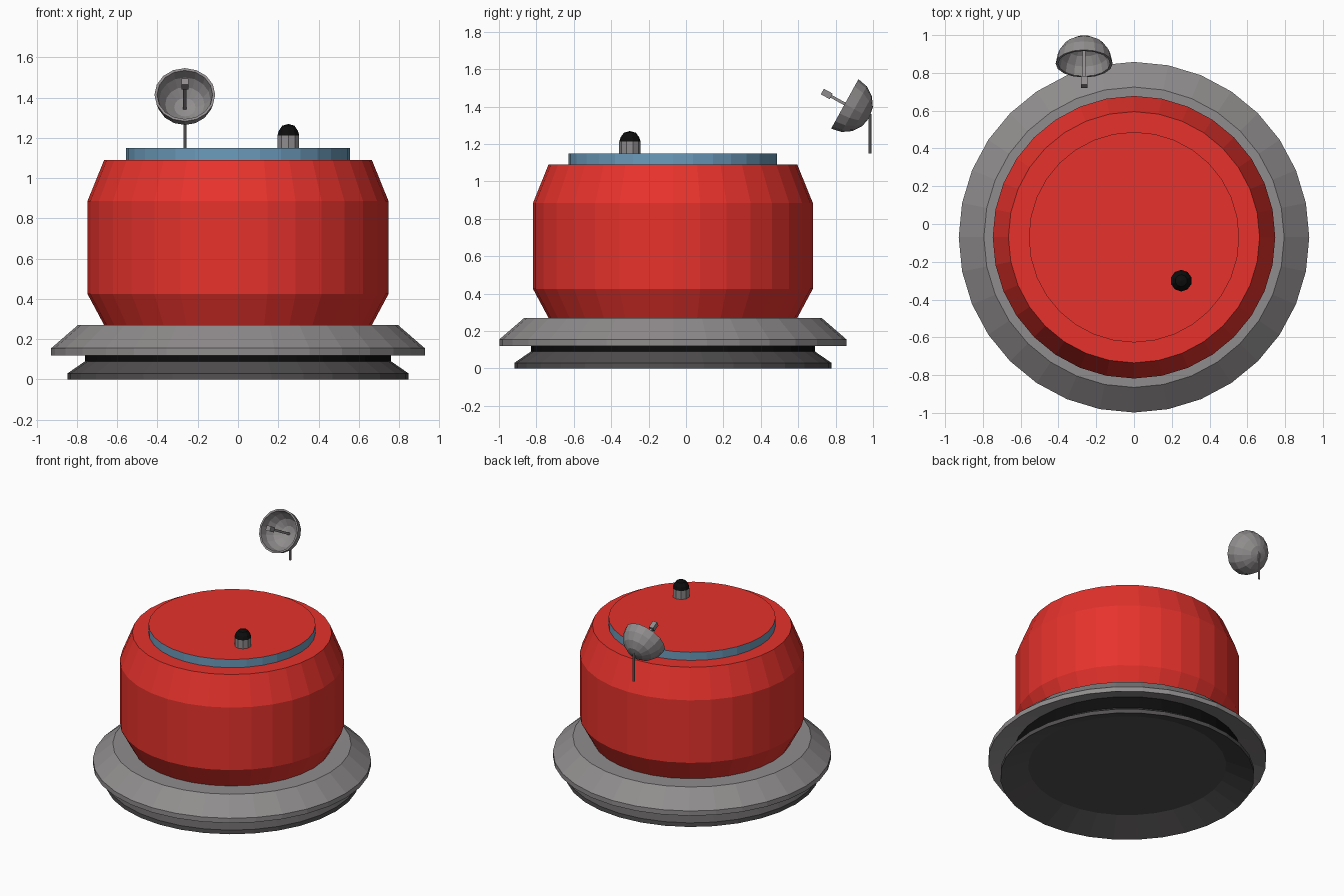
import bpy, bmesh
from math import cos, sin, pi
from mathutils import Vector, Matrix

if "Cube" in bpy.data.objects:
    bpy.data.objects.remove(bpy.data.objects["Cube"])

CENTRE = (0, -0.07)


def material(name, rgb):
    m = bpy.data.materials.new(name)
    m.diffuse_color = (*rgb, 1)
    m.use_nodes = True
    m.node_tree.nodes["Principled BSDF"].inputs["Base Color"].default_value = m.diffuse_color
    return m


RED = material("red", (0.8, 0.032, 0.025))
BLUE = material("blue", (0.15, 0.33, 0.50))
GREY = material("mid_grey", (0.28, 0.265, 0.268))
DARK = material("dark_grey", (0.085, 0.08, 0.081))
BLACK = material("black", (0.004, 0.004, 0.004))


def finish(name, bm, mat, matrix=Matrix()):
    bmesh.ops.recalc_face_normals(bm, faces=bm.faces)
    mesh = bpy.data.meshes.new(name)
    bm.to_mesh(mesh)
    bm.free()
    obj = bpy.data.objects.new(name, mesh)
    obj.matrix_world = matrix
    mesh.materials.append(mat)
    bpy.context.collection.objects.link(obj)
    return obj


def revolve(name, profile, mat, sides=32, matrix=None):
    """Turn a list of (radius, height) around z; open ends are capped, r = 0 is a pole."""
    bm = bmesh.new()
    rings = []
    for r, z in profile:
        n = sides if r else 1
        rings.append([bm.verts.new((r * sin(2 * pi * i / sides), r * cos(2 * pi * i / sides), z))
                      for i in range(n)])
    for a, b in zip(rings, rings[1:]):
        for i in range(sides):
            j = (i + 1) % sides
            quad = [a[i % len(a)], a[j % len(a)], b[j % len(b)], b[i % len(b)]]
            bm.faces.new(list(dict.fromkeys(quad)))
    for ring in (rings[0], rings[-1]):
        if len(ring) > 1:
            bm.faces.new(ring)
    return finish(name, bm, mat, matrix or Matrix.Translation((*CENTRE, 0)))


def bar(name, size, matrix, mat):
    bm = bmesh.new()
    bmesh.ops.create_cube(bm, size=1, matrix=Matrix.Diagonal((*size, 1)))
    return finish(name, bm, mat, matrix)


# Base with a recessed underside, neck, and hollow-bottomed skirt
revolve("base", [(0.66, 0.082), (0.847, 0), (0.847, 0.03), (0.76, 0.09)], DARK)
revolve("neck", [(0.76, 0.087), (0.76, 0.18)], BLACK)
revolve("skirt", [(0.76, 0.175), (0.928, 0.12), (0.928, 0.155), (0.795, 0.27)], GREY)

# Red drum
revolve("drum", [(0.665, 0.27), (0.748, 0.425), (0.748, 0.885), (0.665, 1.09)], RED)

# Lid: blue edge, red top
lid = revolve("lid", [(0.557, 1.09), (0.557, 1.15)], BLUE)
lid.data.materials.append(RED)
for f in lid.data.polygons:
    f.material_index = int(f.normal.z > 0.5)

# Small beacon on the lid
at = Matrix.Translation((0.25, -0.30, 1.15))
revolve("beacon_stem", [(0.057, 0), (0.057, 0.062)], GREY, 10, at)
revolve("beacon_dome", [(0.057, 0.062), (0.050, 0.085), (0.032, 0.110), (0, 0.119)], BLACK, 10, at)

# Dish: thick hemisphere facing forward and upward
axis = Vector((0, -0.875, 0.484))
dish_at = Matrix.Translation((-0.264, 0.849, 1.414)) @ axis.to_track_quat('Z', 'X').to_matrix().to_4x4()
R, r = 0.151, 0.138
arc = [i * pi / 8 for i in range(5)]
outer = [(R * sin(a) if a else 0, -R * cos(a)) for a in arc]
inner = [(r * sin(a) if a else 0, -r * cos(a)) for a in reversed(arc)]
revolve("dish", outer + inner, GREY, 16, dish_at)

# Receiver arm and head on the dish axis
bar("receiver_arm", (0.016, 0.016, 0.23), dish_at @ Matrix.Translation((0, 0, -0.025)), GREY)
bar("receiver_head", (0.034, 0.034, 0.054), dish_at @ Matrix.Translation((0, 0, 0.11)), GREY)

# Upright pole behind the dish
revolve("dish_pole", [(0.007, 1.15), (0.007, 1.36)], GREY, 8, Matrix.Translation((-0.264, 0.984, 0)))
